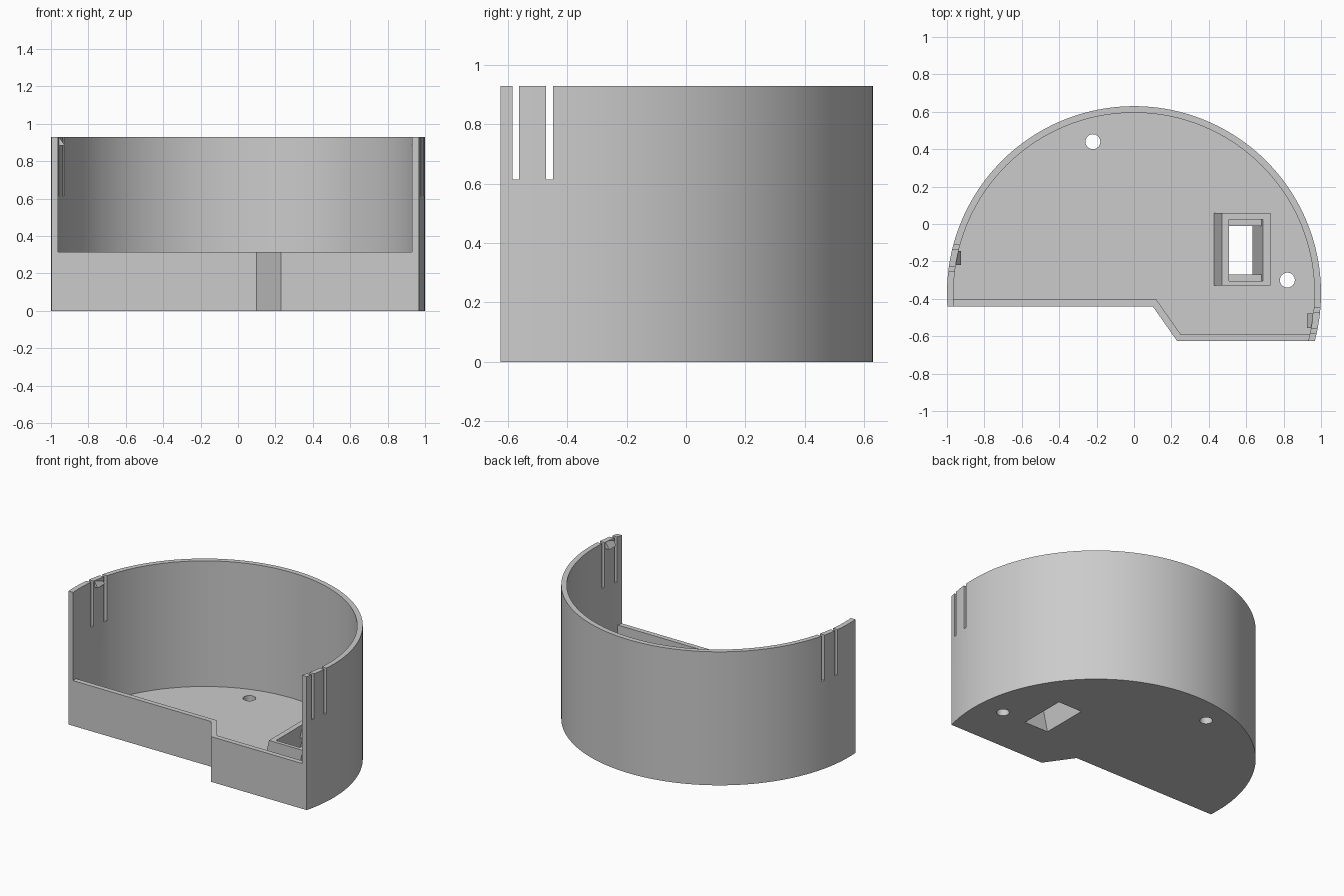
import bpy
import bmesh
from math import sin, cos, pi, asin, radians

old = bpy.data.objects.get("Cube")
if old:
    bpy.data.objects.remove(old)

R, WALL, CY = 1.0, 0.035, -0.37        # shell radius, thickness, arc centre
HEIGHT, LIP, FLOOR = 0.93, 0.315, 0.055
SEG = 96

grey = bpy.data.materials.new("light grey plastic")
grey.use_nodes = True
colour = (0.6, 0.6, 0.6, 1)
grey.diffuse_color = colour
grey.node_tree.nodes["Principled BSDF"].inputs["Base Color"].default_value = colour


def prism(name, points, low, high, axis="z"):
    """Extrude an outline: (x, y) along z, or (x, z) along y."""
    bm = bmesh.new()
    place = (lambda p, t: (p[0], p[1], t)) if axis == "z" else (lambda p, t: (p[0], t, p[1]))
    face = bm.faces.new([bm.verts.new(place(p, low)) for p in points])
    grown = bmesh.ops.extrude_face_region(bm, geom=[face])["geom"]
    shift = place((0, 0), high - low)
    bmesh.ops.translate(bm, vec=shift, verts=[v for v in grown if isinstance(v, bmesh.types.BMVert)])
    bmesh.ops.recalc_face_normals(bm, faces=bm.faces)
    mesh = bpy.data.meshes.new(name)
    bm.to_mesh(mesh)
    bm.free()
    mesh.materials.append(grey)
    obj = bpy.data.objects.new(name, mesh)
    bpy.context.collection.objects.link(obj)
    return obj


def combine(target, tool, operation):
    """Apply a boolean and discard the tool object."""
    mod = target.modifiers.new("boolean", "BOOLEAN")
    mod.operation, mod.solver, mod.object = operation, "EXACT", tool
    bpy.context.view_layer.objects.active = target
    bpy.ops.object.modifier_apply(modifier=mod.name)
    bpy.data.objects.remove(tool)


def arc(x, y, radius, start, end, count):
    return [(x + radius * cos(start + (end - start) * i / count),
             y + radius * sin(start + (end - start) * i / count)) for i in range(count + 1)]


def rect(x0, x1, y0, y1):
    return [(x0, y0), (x1, y0), (x1, y1), (x0, y1)]


def leaning(x0, x1, z0, z1):
    """Side outline of the leaning socket; x values are given at its rim."""
    lean = lambda x, z: (x + 0.23 * (z - RIM), z)
    return [lean(x0, z0), lean(x1, z0), lean(x1, z1), lean(x0, z1)]


# Shell: round back with a stepped straight front, hollowed above the floor
FRONT, STEP = -0.44, -0.625
rim = arc(0, CY, R, asin(STEP - CY), pi - asin(FRONT - CY), SEG)
shell = prism("round_housing", rim + [(0.10, FRONT), (0.23, STEP)], 0, HEIGHT)
combine(shell, prism("hollow", arc(0, CY, R - WALL, 0, 2 * pi, 128)[:-1], FLOOR, 1.2), "DIFFERENCE")

# Low front wall following the step
front = [(-0.98, FRONT), (0.10, FRONT), (0.23, STEP), (0.95, STEP),
         (0.95, STEP + WALL), (0.25, STEP + WALL), (0.12, FRONT + WALL), (-0.98, FRONT + WALL)]
combine(shell, prism("front_wall", front, 0.02, LIP), "UNION")

# Leaning socket with a through opening and two inner end ledges
RIM = 0.24
combine(shell, prism("socket", leaning(0.47, 0.73, 0.02, RIM), -0.33, 0.06, "y"), "UNION")
combine(shell, prism("socket_opening", leaning(0.507, 0.69, -0.1, 0.4), -0.305, 0.025, "y"), "DIFFERENCE")
for y0, y1 in ((-0.32, -0.27), (-0.01, 0.04)):
    combine(shell, prism("socket_ledge", leaning(0.495, 0.70, 0.14, 0.20), y0, y1, "y"), "UNION")

# Screw holes in the floor
for x, y in ((-0.22, 0.44), (0.82, -0.30)):
    combine(shell, prism("screw_hole", arc(x, y, 0.04, 0, 2 * pi, 32)[:-1], -0.1, 0.2), "DIFFERENCE")

# Snap tabs: a pair of slits and an inward hook on each side
for side, mid in ((1, -0.517), (-1, -0.182)):
    for offset in (-0.057, 0.057):
        y = mid + offset
        x0, x1 = sorted((side * 0.85, side * 1.1))
        combine(shell, prism("slit", rect(x0, x1, y - 0.0115, y + 0.0115), 0.615, 1.2), "DIFFERENCE")
    hook = [(side * 0.97, 0.885), (side * 0.926, 0.885), (side * 0.955, 0.928), (side * 0.97, 0.928)]
    combine(shell, prism("hook", hook, mid - 0.038, mid + 0.038, "y"), "UNION")

bpy.ops.object.select_all(action="DESELECT")
shell.select_set(True)
bpy.context.view_layer.objects.active = shell
bpy.ops.object.shade_smooth_by_angle(angle=radians(25))
